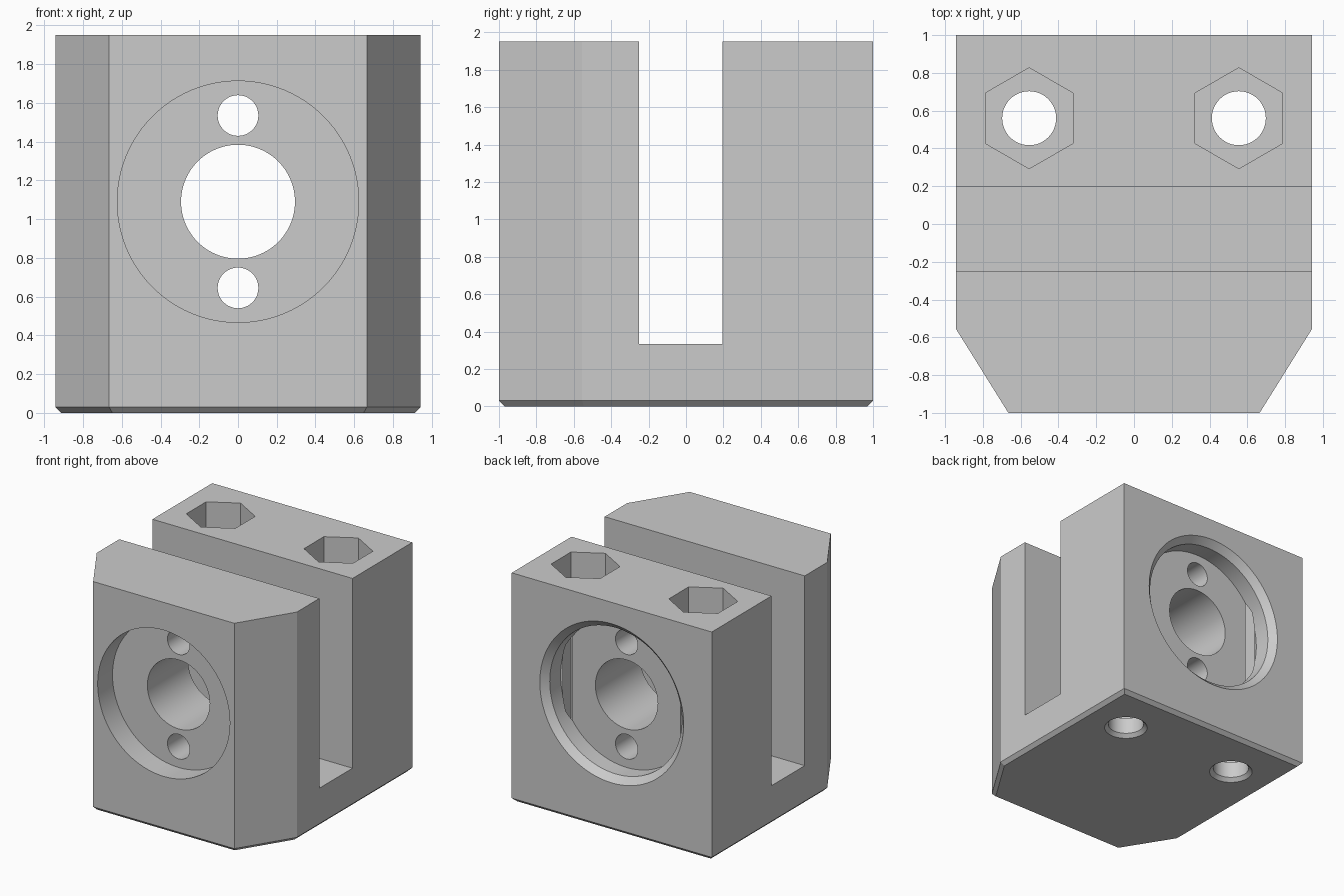
import bpy, bmesh, math

if "Cube" in bpy.data.objects:
    bpy.data.objects.remove(bpy.data.objects["Cube"], do_unlink=True)

grey = bpy.data.materials.new("plain_grey")
grey.use_nodes = True
colour = (0.6, 0.6, 0.6, 1)
grey.diffuse_color = colour
grey.node_tree.nodes["Principled BSDF"].inputs["Base Color"].default_value = colour


def make_object(name, bm):
    bmesh.ops.recalc_face_normals(bm, faces=bm.faces)
    mesh = bpy.data.meshes.new(name)
    bm.to_mesh(mesh)
    bm.free()
    mesh.materials.append(grey)
    obj = bpy.data.objects.new(name, mesh)
    bpy.context.collection.objects.link(obj)
    return obj


def prism(points, z0, z1, bottom_bevel=0):
    """Extrude a plan outline upward, optionally chamfering its bottom rim."""
    bm = bmesh.new()
    base = bm.faces.new([bm.verts.new((x, y, z0)) for x, y in points])
    rim = list(base.edges)
    top = bmesh.ops.extrude_face_region(bm, geom=[base], use_keep_orig=True)["geom"]
    for v in top:
        if isinstance(v, bmesh.types.BMVert):
            v.co.z = z1
    bmesh.ops.recalc_face_normals(bm, faces=bm.faces)
    if bottom_bevel:
        bmesh.ops.bevel(bm, geom=rim, offset=bottom_bevel, segments=1, affect='EDGES')
    return bm


def turned(axis, centre, profile, sides=96, phase=0.0):
    """Solid of (distance along axis, radius) stations, along 'Y' or 'Z'."""
    bm = bmesh.new()
    rings = []
    for t, r in profile:
        ring = []
        for i in range(sides):
            a = phase + math.tau * i / sides
            u, v = centre[0] + r * math.cos(a), centre[1] + r * math.sin(a)
            ring.append(bm.verts.new((u, t, v) if axis == 'Y' else (u, v, t)))
        rings.append(ring)
    for lo, hi in zip(rings, rings[1:]):
        for i in range(sides):
            j = (i + 1) % sides
            bm.faces.new((lo[i], lo[j], hi[j], hi[i]))
    bm.faces.new(rings[0])
    bm.faces.new(rings[-1])
    return bm


# Block with angled front corners and a chamfered base
half = 0.943
outline = [(-0.665, -1), (0.665, -1), (half, -0.555), (half, 1), (-half, 1), (-half, -0.555)]
block = make_object("clamp_block", prism(outline, 0, 1.95, 0.03))

cutters = []


def cut(name, bm):
    obj = make_object(name, bm)
    obj.hide_render = True
    cutters.append(obj)


# Cross slot open at the top
cut("slot_cutter", prism([(-2, -0.252), (2, -0.252), (2, 0.195), (-2, 0.195)], 0.333, 3))

# Main bore, front recess and chamfered back recess
axis_z = 1.09
cut("bore_cutter", turned('Y', (0, axis_z), [(-2, 0.294), (2, 0.294)]))
cut("front_recess_cutter", turned('Y', (0, axis_z), [(-1.2, 0.623), (-0.8, 0.623)]))
cut("back_recess_cutter", turned('Y', (0, axis_z),
    [(0.8, 0.623), (0.945, 0.623), (1.045, 0.723)]))

# Small holes above and below the bore
for side in (-1, 1):
    cut("pin_hole_cutter", turned('Y', (0, axis_z + side * 0.445), [(-2, 0.105), (2, 0.105)], 48))

# Hexagonal wells with countersunk screw holes beneath
for side in (-1, 1):
    spot = (side * 0.555, 0.56)
    cut("hex_well_cutter", turned('Z', spot, [(0.17, 0.267), (3, 0.267)], 6, math.pi / 2))
    cut("screw_hole_cutter", turned('Z', spot, [(-0.03, 0.203), (0.03, 0.143), (0.5, 0.143)], 48))

# Apply all cuts to the block
for cutter in cutters:
    mod = block.modifiers.new(cutter.name, 'BOOLEAN')
    mod.operation = 'DIFFERENCE'
    mod.solver = 'EXACT'
    mod.object = cutter
bpy.context.view_layer.update()
graph = bpy.context.evaluated_depsgraph_get()
result = bpy.data.meshes.new_from_object(block.evaluated_get(graph))
block.modifiers.clear()
block.data = result
for cutter in cutters:
    bpy.data.objects.remove(cutter, do_unlink=True)

# Smooth round walls, keep machined edges crisp
bpy.ops.object.select_all(action='DESELECT')
block.select_set(True)
bpy.context.view_layer.objects.active = block
bpy.ops.object.shade_smooth_by_angle(angle=math.radians(20))
